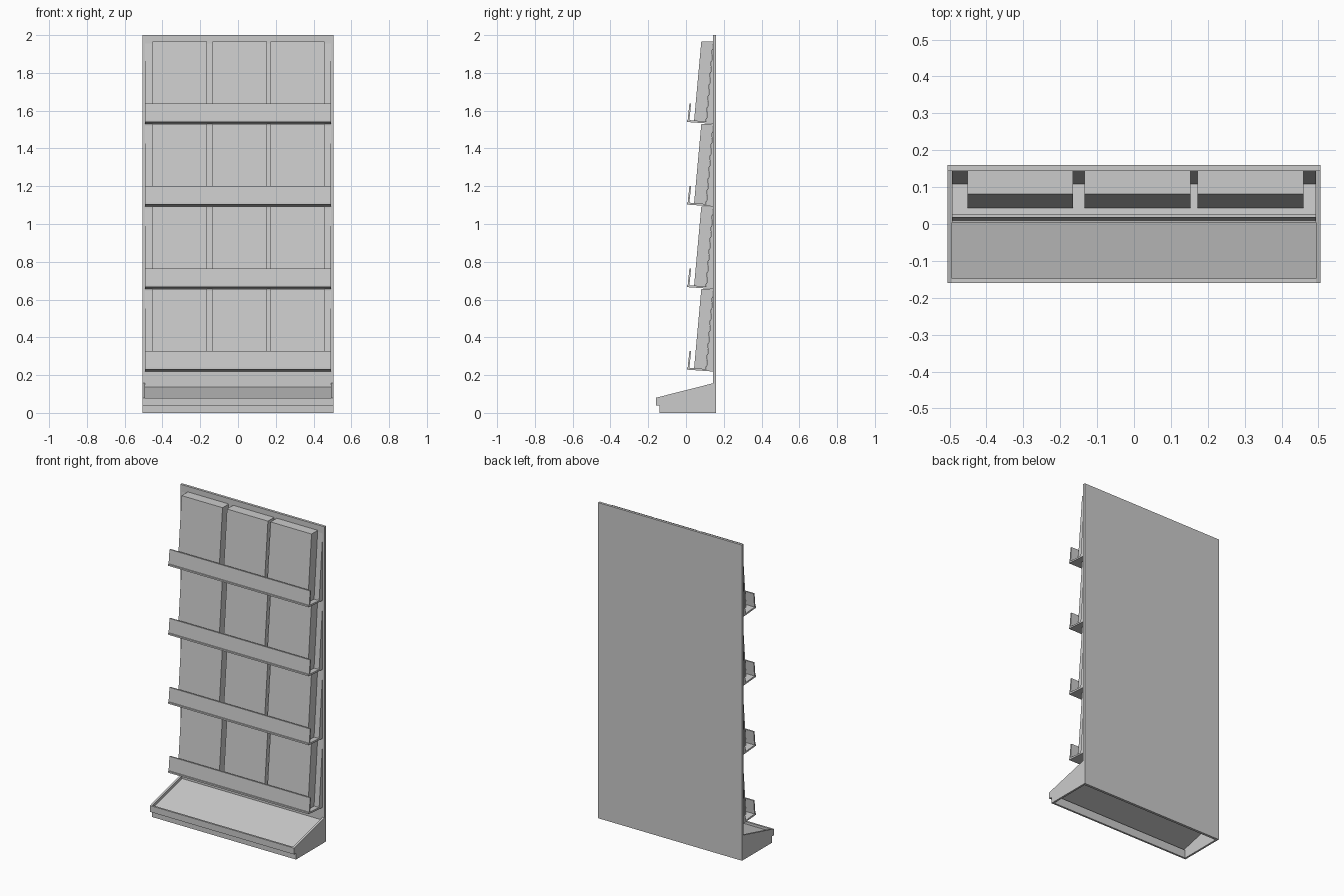
import bpy
import bmesh

cube = bpy.data.objects.get("Cube")
if cube:
    bpy.data.objects.remove(cube, do_unlink=True)

# Single painted metal colour
grey = bpy.data.materials.new("light grey")
grey.use_nodes = True
colour = (0.6, 0.6, 0.6, 1)
grey.diffuse_color = colour
grey.node_tree.nodes["Principled BSDF"].inputs["Base Color"].default_value = colour


def extrude_x(name, profile, x0, x1, z=0):
    """Extrude a closed (y, z) profile along x, from x0 to x1."""
    bm = bmesh.new()
    face = bm.faces.new([bm.verts.new((x0, y, h + z)) for y, h in profile])
    moved = bmesh.ops.extrude_face_region(bm, geom=[face])["geom"]
    bmesh.ops.translate(bm, vec=(x1 - x0, 0, 0),
                        verts=[v for v in moved if isinstance(v, bmesh.types.BMVert)])
    bmesh.ops.recalc_face_normals(bm, faces=bm.faces)
    mesh = bpy.data.meshes.new(name)
    bm.to_mesh(mesh)
    bm.free()
    mesh.materials.append(grey)
    obj = bpy.data.objects.new(name, mesh)
    bpy.context.collection.objects.link(obj)
    return obj


HALF = 0.505      # half width of the stand
INNER = 0.493     # half width of shelves and tray
WALL = 0.144      # front surface of the back panel

# Back panel
extrude_x("back_panel", [(WALL, 0), (0.16, 0), (0.16, 2), (WALL, 2)], -HALF, HALF)

# Hollow base: sloped side cheeks, front lip with toe recess, sunken tray
cheek = [(-0.14, 0), (WALL, 0), (WALL, 0.157), (-0.16, 0.08), (-0.16, 0.04), (-0.14, 0.04)]
for side, x0, x1 in (("right", -HALF, -INNER), ("left", INNER, HALF)):
    extrude_x("base_cheek_" + side, cheek, x0, x1)
front = [(-0.14, 0), (-0.128, 0), (-0.128, 0.052), (-0.148, 0.052),
         (-0.148, 0.08), (-0.16, 0.08), (-0.16, 0.04), (-0.14, 0.04)]
extrude_x("base_front", front, -INNER, INNER)
extrude_x("base_tray", [(-0.148, 0.057), (WALL, 0.13), (WALL, 0.138), (-0.148, 0.065)],
          -INNER, INNER)

# Four tiers: tilted shelf with lip, leaning back rest and three display boxes
shelf = [(0.004, 0.010), (WALL, 0), (WALL, 0.010), (0.018, 0.020), (0.027, 0.108),
         (0.018, 0.108), (0.009, 0.021), (0.004, 0.020)]
rest = [(0.108, 0.011), (WALL, 0.009), (WALL, 0.425)]
box = [(0.043, 0.018), (0.106, 0.013), (WALL - 0.001, 0.436), (0.081, 0.436)]
for tier in range(4):
    z = 0.219 + tier * 0.437
    extrude_x(f"shelf_{tier + 1}", shelf, -INNER, INNER, z)
    extrude_x(f"back_rest_{tier + 1}", rest, -INNER, INNER, z)
    for n, x in enumerate((-0.452, -0.134, 0.172)):
        extrude_x(f"display_box_{tier + 1}_{n + 1}", box, x, x + 0.287, z)
